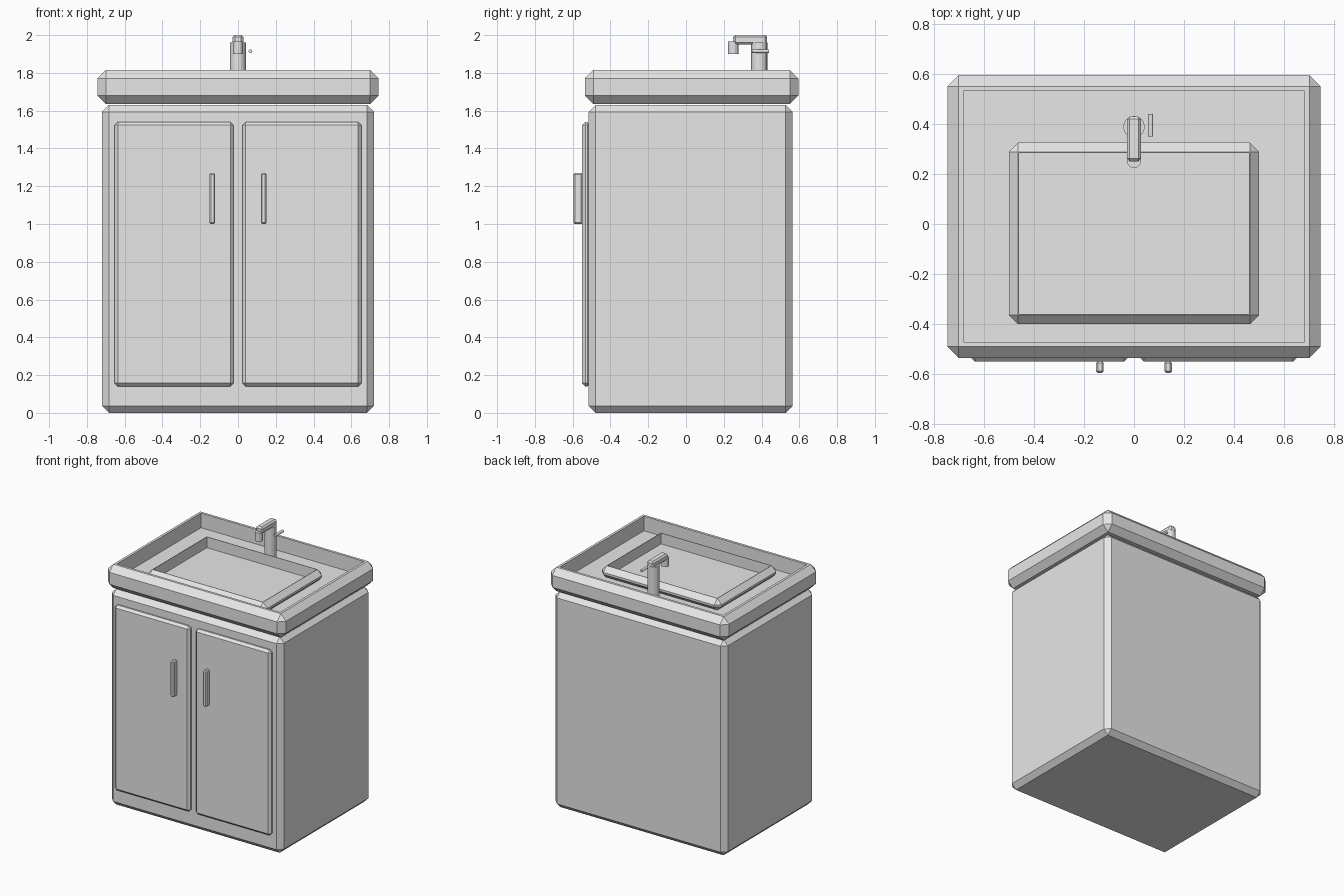
import bpy
import bmesh
from mathutils import Vector, Matrix

if "Cube" in bpy.data.objects:
    bpy.data.objects.remove(bpy.data.objects["Cube"], do_unlink=True)

gray = bpy.data.materials.new("plain gray")
gray.use_nodes = True
COLOR = (0.8, 0.8, 0.8, 1)
gray.diffuse_color = COLOR
gray.node_tree.nodes["Principled BSDF"].inputs["Base Color"].default_value = COLOR


def finish(name, bm):
    bmesh.ops.recalc_face_normals(bm, faces=bm.faces)
    mesh = bpy.data.meshes.new(name)
    bm.to_mesh(mesh)
    bm.free()
    mesh.materials.append(gray)
    obj = bpy.data.objects.new(name, mesh)
    bpy.context.collection.objects.link(obj)
    return obj


def box(name, low, high, bevel, rim=0, depth=0):
    """Chamfered box; with a rim width, its top is hollowed into a tray."""
    low, high = Vector(low), Vector(high)
    bm = bmesh.new()
    bmesh.ops.create_cube(bm, size=1, matrix=Matrix.Translation((low + high) / 2)
                          @ Matrix.Diagonal((*(high - low), 1)))
    bmesh.ops.bevel(bm, geom=bm.edges[:], offset=bevel, segments=1,
                    profile=0.5, affect='EDGES')
    if rim:
        bm.normal_update()
        top = max(bm.faces, key=lambda f: f.calc_center_median().z + f.normal.z)
        bmesh.ops.inset_region(bm, faces=[top], thickness=rim)
        floor = bmesh.ops.extrude_discrete_faces(bm, faces=[top])["faces"][0]
        bmesh.ops.translate(bm, verts=floor.verts, vec=(0, 0, -depth))
    return finish(name, bm)


def cylinder(name, start, end, radius, sides=16):
    start, end = Vector(start), Vector(end)
    axis = end - start
    turn = axis.to_track_quat('Z', 'Y').to_matrix().to_4x4()
    bm = bmesh.new()
    bmesh.ops.create_cone(bm, cap_ends=True, segments=sides, radius1=radius,
                          radius2=radius, depth=axis.length,
                          matrix=Matrix.Translation((start + end) / 2) @ turn)
    return finish(name, bm)


# Cabinet body
box("cabinet", (-0.72, -0.515, 0), (0.72, 0.565, 1.63), 0.037)

# Doors and their handles
for side, s in (("left", 1), ("right", -1)):
    x = s * 0.338
    box(side + "_door", (x - 0.315, -0.55, 0.14), (x + 0.315, -0.505, 1.54), 0.017)
    x = s * 0.136
    box(side + "_handle", (x - 0.015, -0.595, 1.0), (x + 0.015, -0.548, 1.27), 0.007)

# Countertop tray and the basin standing in it
box("countertop", (-0.745, -0.535, 1.635), (0.745, 0.595, 1.815), 0.045, 0.027, 0.11)
box("basin", (-0.5, -0.4, 1.70), (0.5, 0.325, 1.79), 0.037, 0.006, 0.082)

# Faucet
cylinder("faucet_stem", (0, 0.388, 1.70), (0, 0.388, 1.96), 0.043)
box("faucet_arm", (-0.028, 0.25, 1.95), (0.028, 0.43, 2.0), 0.011)
cylinder("faucet_spout", (0, 0.25, 1.9), (0, 0.25, 1.965), 0.027)
cylinder("faucet_lever", (0.066, 0.35, 1.915), (0.066, 0.44, 1.915), 0.01, 12)
